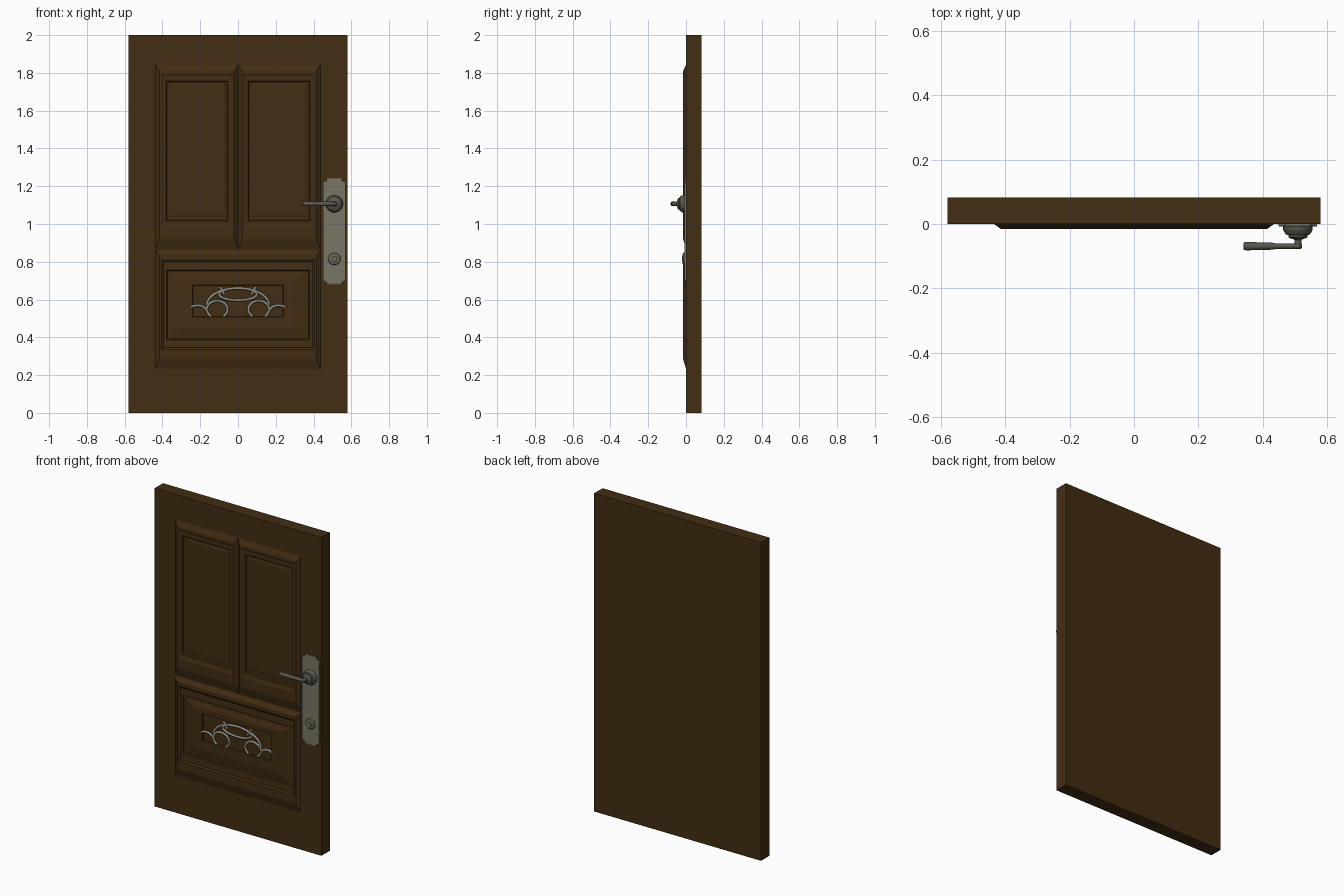
import bpy, bmesh, math
from mathutils import Vector

if "Cube" in bpy.data.objects:
    bpy.data.objects.remove(bpy.data.objects["Cube"])


def material(name, rgb):
    m = bpy.data.materials.new(name)
    m.diffuse_color = (*rgb, 1)
    m.use_nodes = True
    m.node_tree.nodes["Principled BSDF"].inputs["Base Color"].default_value = m.diffuse_color
    return m


WOOD = material("dark_wood", (0.055, 0.026, 0.006))
PLATE = material("plate_metal", (0.19, 0.18, 0.13))
STEEL = material("handle_metal", (0.10, 0.095, 0.075))
SILVER = material("ornament_metal", (0.30, 0.29, 0.25))


def finish(name, bm, mat, smooth=None):
    bmesh.ops.recalc_face_normals(bm, faces=bm.faces)
    me = bpy.data.meshes.new(name)
    bm.to_mesh(me)
    bm.free()
    ob = bpy.data.objects.new(name, me)
    bpy.context.collection.objects.link(ob)
    me.materials.append(mat)
    if smooth:
        bpy.ops.object.select_all(action='DESELECT')
        ob.select_set(True)
        bpy.context.view_layer.objects.active = ob
        bpy.ops.object.shade_smooth_by_angle(angle=math.radians(smooth))
    return ob


def skin(name, rings, mat, smooth=None):
    """Joins successive closed rings of points and caps both ends."""
    bm = bmesh.new()
    loops = [[bm.verts.new(p) for p in r] for r in rings]
    for a, b in zip(loops, loops[1:]):
        for i in range(len(a)):
            j = (i + 1) % len(a)
            bm.faces.new((a[i], a[j], b[j], b[i]))
    bm.faces.new(loops[0])
    bm.faces.new(loops[-1])
    return finish(name, bm, mat, smooth)


def moulding(name, levels):
    """Nested rectangles given as x0, x1, z0, z1, y."""
    return skin(name, [[(a, y, c), (b, y, c), (b, y, d), (a, y, d)]
                       for a, b, c, d, y in levels], WOOD)


def lathe(name, x, z, profile, mat, n=24):
    """Turned part about the y axis, profile given as radius, y."""
    rings = [[(x + r * math.cos(math.tau * i / n), y, z + r * math.sin(math.tau * i / n))
              for i in range(n)] for r, y in profile]
    return skin(name, rings, mat, 35)


def tube(name, pts, radius, mat, cyclic=False):
    cu = bpy.data.curves.new(name, 'CURVE')
    cu.dimensions = '3D'
    cu.bevel_depth = radius
    cu.bevel_resolution = 2
    cu.use_fill_caps = True
    sp = cu.splines.new('POLY')
    sp.points.add(len(pts) - 1)
    for p, co in zip(sp.points, pts):
        p.co = (*co, 1)
    sp.use_cyclic_u = cyclic
    ob = bpy.data.objects.new(name, cu)
    cu.materials.append(mat)
    bpy.context.collection.objects.link(ob)
    return ob


def arc(cx, cz, rx, rz, a0, a1, y, n=24):
    return [(cx + rx * math.cos(math.radians(a0 + (a1 - a0) * i / n)), y,
             cz + rz * math.sin(math.radians(a0 + (a1 - a0) * i / n))) for i in range(n + 1)]


# Door slab
moulding("door_slab", [(-0.58, 0.58, 0, 2, 0.083), (-0.58, 0.58, 0, 2, 0)])

# Two tall upper panels
upper = moulding("upper_panel", [
    (-0.437, 0.0, 0.862, 1.845, 0.001), (-0.415, -0.02, 0.92, 1.81, -0.015),
    (-0.405, -0.03, 0.98, 1.795, -0.015), (-0.395, -0.04, 1.0, 1.785, -0.009),
    (-0.382, -0.054, 1.015, 1.758, -0.009), (-0.377, -0.059, 1.02, 1.753, -0.002),
    (-0.366, -0.068, 1.038, 1.742, -0.002), (-0.360, -0.074, 1.044, 1.736, -0.005)])
upper.modifiers.new("mirror", 'MIRROR')

# Lower panel with raised field and recess
moulding("lower_panel", [
    (-0.437, 0.437, 0.23, 0.862, 0.001), (-0.415, 0.415, 0.285, 0.835, -0.015),
    (-0.405, 0.405, 0.335, 0.81, -0.015), (-0.395, 0.395, 0.345, 0.80, -0.008),
    (-0.378, 0.378, 0.385, 0.757, -0.008), (-0.373, 0.373, 0.39, 0.752, -0.002),
    (-0.36, 0.36, 0.40, 0.74, -0.004), (-0.30, 0.30, 0.45, 0.71, -0.013),
    (-0.241, 0.241, 0.508, 0.677, -0.013), (-0.239, 0.239, 0.51, 0.675, -0.002)])

# Ornamental metalwork
Y = -0.008
tube("ornament_oval", arc(0, 0.628, 0.10, 0.032, 0, 360, Y)[:-1], 0.007, SILVER, True)
tube("ornament_arch", arc(0, 0.57, 0.165, 0.09, 0, 180, Y), 0.007, SILVER)
for side, s in (("left", -1), ("right", 1)):
    ring = arc(0.11, 0.548, 0.055, 0.045, -55, 235, Y)
    parts = {"ring": ring, "tail": arc(0.215, 0.535, 0.05, 0.034, 50, 165, Y, 10),
             "tick": [(0.072, Y, 0.625), (0.082, Y, 0.648), (0.097, Y, 0.668)]}
    for key, pts in parts.items():
        tube(f"ornament_{key}_{side}", [(s * x, y, z) for x, y, z in pts], 0.007, SILVER)

# Lock plate with scooped corners
quarter = [(0.06, 0.257), (0.053, 0.26), (0.045, 0.267), (0.038, 0.28)]
outline = (quarter + [(-x, z) for x, z in reversed(quarter)]
           + [(-x, -z) for x, z in quarter] + [(x, -z) for x, z in reversed(quarter)])
skin("lock_plate", [[(0.51 + x * k, y, 0.96 + z * k) for x, z in outline]
                    for y, k in ((0.001, 1), (-0.006, 1), (-0.008, 0.985))], PLATE)

# Handle rose and stem
lathe("handle_rose", 0.51, 1.107, [
    (0.046, -0.005), (0.046, -0.018), (0.044, -0.022), (0.038, -0.032), (0.03, -0.035),
    (0.03, -0.041), (0.024, -0.045), (0.014, -0.047), (0.011, -0.05), (0.011, -0.075),
    (0.008, -0.078)], STEEL)

# Lever, swept along x with a rounded section
rings = []
for x, ry, rz in ((0.522, 0.006, 0.008), (0.517, 0.009, 0.012), (0.44, 0.009, 0.012),
                  (0.43, 0.011, 0.012), (0.35, 0.013, 0.013), (0.343, 0.012, 0.012),
                  (0.34, 0.008, 0.008)):
    rings.append([(x, -0.069 + ry * math.cos(math.tau * i / 16),
                   1.107 + rz * math.sin(math.tau * i / 16)) for i in range(16)])
skin("handle_lever", rings, STEEL, 35)

# Key cylinder and keyhole
lathe("key_rose", 0.51, 0.815, [(0.033, -0.005), (0.033, -0.012), (0.028, -0.017),
                                (0.016, -0.018), (0.014, -0.021)], PLATE)
lathe("keyhole", 0.51, 0.82, [(0.006, -0.019), (0.006, -0.0215)], STEEL, 12)
moulding("keyhole_slot", [(0.507, 0.513, 0.803, 0.82, -0.019),
                          (0.507, 0.513, 0.803, 0.82, -0.0215)]).data.materials[0] = STEEL
